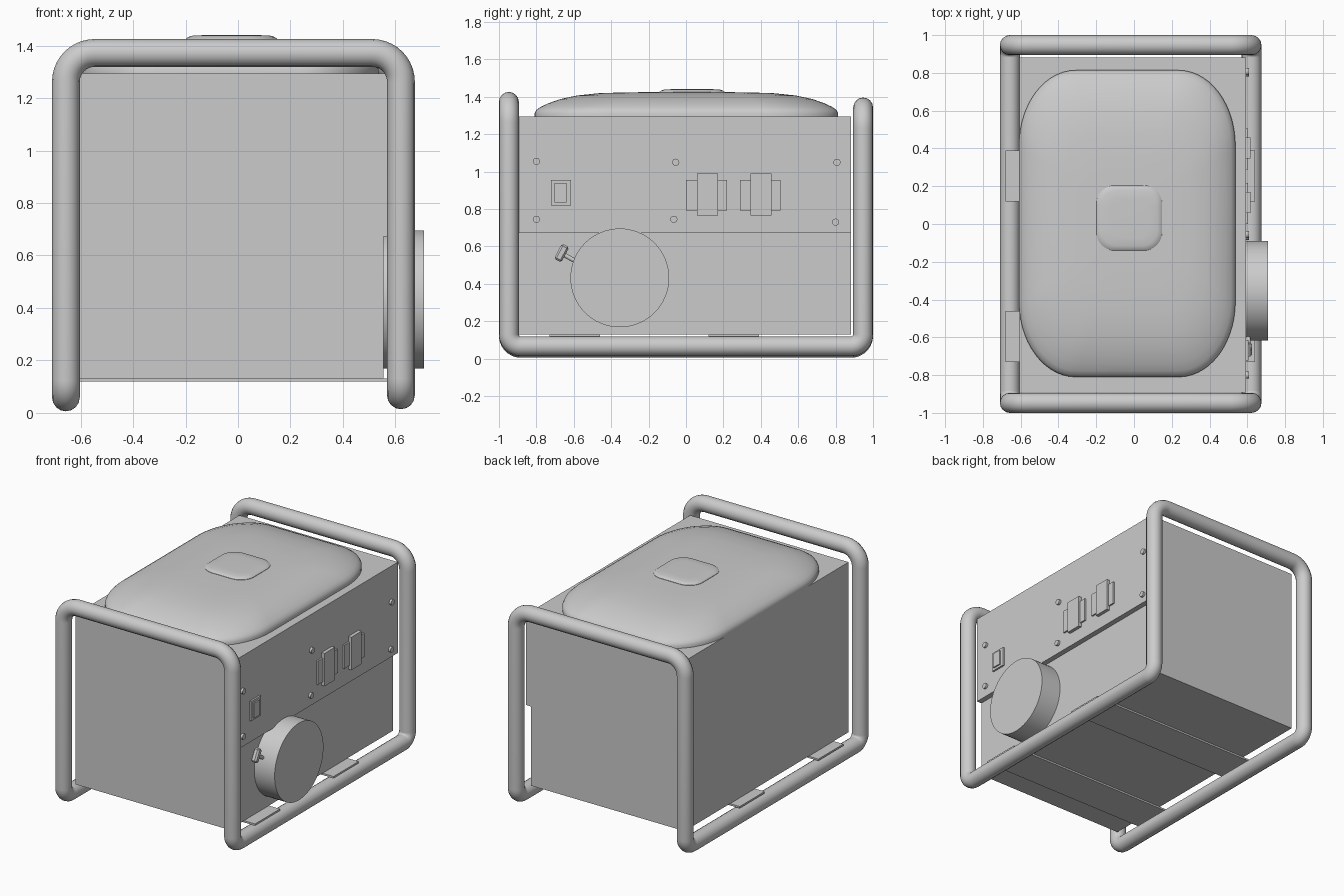
import bpy, bmesh, math
from mathutils import Vector

if "Cube" in bpy.data.objects:
    bpy.data.objects.remove(bpy.data.objects["Cube"])

grey = bpy.data.materials.new("light_grey")
grey.diffuse_color = (0.6, 0.6, 0.6, 1)
grey.use_nodes = True
grey.node_tree.nodes["Principled BSDF"].inputs["Base Color"].default_value = grey.diffuse_color


def finish(name, bm, smooth=False):
    bmesh.ops.recalc_face_normals(bm, faces=bm.faces[:])
    me = bpy.data.meshes.new(name)
    bm.to_mesh(me)
    bm.free()
    ob = bpy.data.objects.new(name, me)
    bpy.context.collection.objects.link(ob)
    me.materials.append(grey)
    if smooth:
        shade(ob)
    return ob


def shade(ob):
    bpy.ops.object.select_all(action='DESELECT')
    ob.select_set(True)
    bpy.context.view_layer.objects.active = ob
    bpy.ops.object.shade_smooth_by_angle(angle=math.radians(40))


def box(name, x, y, z):
    bm = bmesh.new()
    bmesh.ops.create_cube(bm, size=1)
    for v in bm.verts:
        v.co = [(r[0] + r[1]) / 2 + c * (r[1] - r[0]) for c, r in zip(v.co, (x, y, z))]
    return finish(name, bm)


def rod(name, a, b, r, sides=48):
    """Cylinder between two points."""
    a, b = Vector(a), Vector(b)
    bm = bmesh.new()
    bmesh.ops.create_cone(bm, cap_ends=True, segments=sides, radius1=r, radius2=r, depth=(b - a).length)
    q = (b - a).to_track_quat('Z', 'Y')
    for v in bm.verts:
        v.co = q @ v.co + (a + b) / 2
    return finish(name, bm, True)


def pillow(name, cx, cy, hx, hy, rx, ry, profile, n=14):
    """Rounded rectangle rings, stacked by (scale, z)."""
    outline = []
    for k, (sx, sy) in enumerate(((1, 1), (-1, 1), (-1, -1), (1, -1))):
        for i in range(n + 1):
            t = (k + i / n) * math.pi / 2
            outline.append((sx * (hx - rx) + rx * math.cos(t), sy * (hy - ry) + ry * math.sin(t)))
    bm = bmesh.new()
    rings = [[bm.verts.new((cx + x * s, cy + y * s, z)) for x, y in outline] for s, z in profile]
    for lo, hi in zip(rings, rings[1:]):
        for i in range(len(lo)):
            j = (i + 1) % len(lo)
            bm.faces.new((lo[i], lo[j], hi[j], hi[i]))
    bm.faces.new(rings[0][::-1])
    bm.faces.new(rings[-1])
    return finish(name, bm, True)


def tube_loop(name, corners, r):
    """Closed pipe through (point, bend radius) corners."""
    pts, n = [], 10
    for i, (p, bend) in enumerate(corners):
        p = Vector(p)
        a = (Vector(corners[i - 1][0]) - p).normalized()
        b = (Vector(corners[(i + 1) % len(corners)][0]) - p).normalized()
        for k in range(n + 1):
            t = k / n * math.pi / 2
            pts.append(p + bend * (a * (1 - math.sin(t)) + b * (1 - math.cos(t))))
    cu = bpy.data.curves.new(name, 'CURVE')
    cu.dimensions = '3D'
    cu.bevel_depth = r
    cu.bevel_resolution = 6
    sp = cu.splines.new('POLY')
    sp.points.add(len(pts) - 1)
    for q, p in zip(sp.points, pts):
        q.co = (*p, 1)
    sp.use_cyclic_u = True
    cu.materials.append(grey)
    ob = bpy.data.objects.new(name, cu)
    bpy.context.collection.objects.link(ob)
    bpy.ops.object.select_all(action='DESELECT')
    ob.select_set(True)
    bpy.context.view_layer.objects.active = ob
    bpy.ops.object.convert(target='MESH')
    shade(bpy.context.object)


# Tubular frame: front hoop, back hoop and two ground rails in one loop
L, R, Y = -0.657, 0.622, 0.947
tube_loop("tube_frame", [
    ((L, -Y, 0.058), 0.065), ((L, -Y, 1.373), 0.11),
    ((R, -Y, 1.373), 0.11), ((R, -Y, 0.066), 0.065),
    ((R, Y, 0.066), 0.065), ((R, Y, 1.343), 0.11),
    ((L, Y, 1.343), 0.11), ((L, Y, 0.058), 0.065)], 0.053)

# Body, with the control panel standing proud on the right
box("body", (-0.607, 0.556), (-0.892, 0.882), (0.13, 1.294))
box("control_panel", (0.556, 0.593), (-0.892, 0.882), (0.672, 1.294))

# Mounting straps under the body
for name, y0 in (("front_strap", -0.73), ("back_strap", 0.12)):
    box(name, (-0.68, 0.64), (y0, y0 + 0.27), (0.118, 0.13))

# Fuel tank and filler cap
pillow("fuel_tank", -0.036, 0.002, 0.573, 0.812, 0.30, 0.40, [
    (1, 1.29), (1, 1.312), (0.988, 1.33), (0.96, 1.346), (0.91, 1.365), (0.83, 1.388),
    (0.72, 1.407), (0.58, 1.419), (0.40, 1.424), (0.2, 1.425)])
pillow("filler_cap", -0.025, 0.032, 0.174, 0.173, 0.10, 0.10, [
    (1, 1.41), (1, 1.427), (0.95, 1.434), (0.85, 1.439), (0.6, 1.441)])

# Recoil starter drum with pull handle
rod("starter_drum", (0.55, -0.354, 0.432), (0.71, -0.354, 0.432), 0.264, 64)
rod("pull_cord", (0.605, -0.58, 0.515), (0.605, -0.66, 0.56), 0.012, 12)
handle = box("pull_handle", (-0.02, 0.02), (-0.022, 0.022), (-0.046, 0.046))
handle.location = (0.605, -0.665, 0.565)
handle.rotation_euler = (math.radians(-28), 0, 0)
bevel = handle.modifiers.new("bevel", 'BEVEL')
bevel.width = 0.01

# Panel bolts
for i, (y, z) in enumerate(((-0.80, 1.055), (-0.055, 1.05), (0.807, 1.05),
                            (-0.80, 0.745), (-0.065, 0.745), (0.80, 0.73))):
    rod(f"panel_bolt_{i + 1}", (0.585, y, z), (0.608, y, z), 0.019, 16)

# Power switch
box("switch_frame", (0.59, 0.605), (-0.722, -0.614), (0.82, 0.955))
box("switch_rocker", (0.59, 0.614), (-0.702, -0.638), (0.836, 0.94))

# Twin outlets: wide base with a tall cover
for i, y in enumerate((0.0, 0.288)):
    box(f"outlet_base_{i + 1}", (0.59, 0.604), (y, y + 0.218), (0.793, 0.955))
    box(f"outlet_cover_{i + 1}", (0.59, 0.616), (y + 0.058, y + 0.17), (0.765, 0.99))
